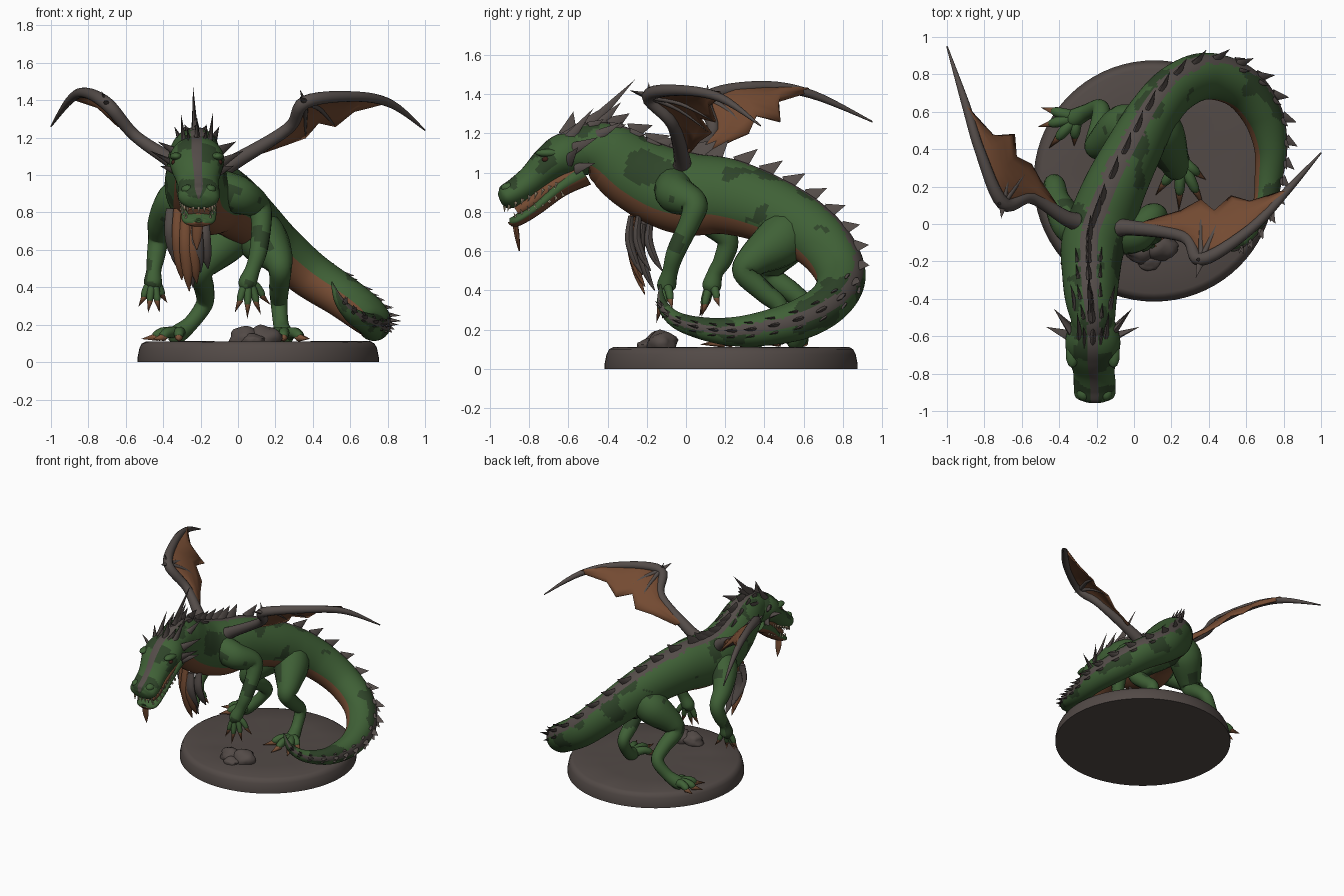
import bpy, bmesh, math, random
from mathutils import Vector as V, noise

if "Cube" in bpy.data.objects:
    bpy.data.objects.remove(bpy.data.objects["Cube"])
random.seed(4)

# ---- colours
COLS = [("scale green", (.05, .118, .037)), ("dark green", (.028, .058, .022)),
        ("belly brown", (.18, .072, .033)), ("horn grey", (.088, .072, .066)),
        ("stone grey", (.085, .068, .062)), ("tooth ivory", (.55, .45, .3)),
        ("mouth dark", (.05, .015, .01)), ("claw brown", (.2, .085, .04))]
MATS = []
for nm, c in COLS:
    m = bpy.data.materials.new(nm)
    m.diffuse_color = (*c, 1)
    m.use_nodes = True
    m.node_tree.nodes["Principled BSDF"].inputs["Base Color"].default_value = m.diffuse_color
    MATS.append(m)
GREEN, DARK, BROWN, GREY, STONE, IVORY, MOUTH, CLAW = range(8)


def finish(name, bm, angle=50):
    bmesh.ops.recalc_face_normals(bm, faces=bm.faces[:])
    me = bpy.data.meshes.new(name)
    bm.to_mesh(me)
    bm.free()
    for m in MATS:
        me.materials.append(m)
    for p in me.polygons:
        p.use_smooth = True
    me.set_sharp_from_angle(angle=math.radians(angle))
    ob = bpy.data.objects.new(name, me)
    bpy.context.collection.objects.link(ob)
    return ob


def spline(pts, steps):
    out = []
    for i in range(len(pts) - 1):
        q = [pts[max(0, min(len(pts) - 1, i + k))] for k in (-1, 0, 1, 2)]
        for j in range(steps):
            t = j / steps
            out.append([.5 * (2*b + (c-a)*t + (2*a-5*b+4*c-d)*t*t + (3*b-a-3*c+d)*t**3)
                        for a, b, c, d in zip(*q)])
    return out + [list(pts[-1])]


def loft(name, pts, mat=GREEN, steps=6, n=16, rule=None):
    """Tube along x, y, z, half width, half height; the up direction is carried along."""
    P = spline([p if len(p) == 5 else (*p, p[3]) for p in pts], steps)
    C = [V(p[:3]) for p in P]
    bm, rings, st, u = bmesh.new(), [], [], V((0, 0, 1))
    if abs((C[1] - C[0]).normalized().z) > .9:
        u = V((0, 1, 0))
    for i, p in enumerate(P):
        t = (C[min(i + 1, len(C) - 1)] - C[max(i - 1, 0)]).normalized()
        u = (u - t * u.dot(t)).normalized()
        s = t.cross(u)
        rw, rh = max(p[3], .002), max(p[4], .002)
        st.append((C[i], t, u.copy(), s, rw, rh))
        rings.append([bm.verts.new(C[i] + s * rw * math.cos(k * math.tau / n)
                                   + u * rh * math.sin(k * math.tau / n)) for k in range(n)])
    for i in range(len(rings) - 1):
        for k in range(n):
            l = (k + 1) % n
            f = bm.faces.new((rings[i][k], rings[i][l], rings[i+1][l], rings[i+1][k]))
            f.material_index = rule(math.sin((k + .5) * math.tau / n), f.calc_center_median()) if rule else mat
    for r in (rings[0], rings[-1]):
        bm.faces.new(r).material_index = mat
    finish(name, bm)
    return st


def spikes(name, items, mat, flat=.5, n=8):
    """Cones of (base, tip, radius, thin direction), all in one object."""
    bm = bmesh.new()
    for b, t, r, side in items:
        b, t = V(b), V(t)
        d = (t - b).normalized()
        a = V(side)
        a = (a - d * a.dot(d)).normalized()
        c = d.cross(a)
        ring = [bm.verts.new(b + a * r * flat * math.cos(k * math.tau / n)
                             + c * r * math.sin(k * math.tau / n)) for k in range(n)]
        tip = bm.verts.new(t)
        bm.faces.new(ring).material_index = mat
        for k in range(n):
            bm.faces.new((ring[k], ring[(k + 1) % n], tip)).material_index = mat
    finish(name, bm)


def skin(s, p):
    if s < -.62:
        return BROWN
    if s > .95 + .04 * noise.noise(p * 25):
        return GREY
    return DARK if noise.noise(p * 6) + .25 * noise.noise(p * 19) + .25 * s > .36 else GREEN


def limb_skin(s, p):
    return DARK if noise.noise(p * 7) > .38 else GREEN


# ---- body, from skull through the curled tail to its tip
body = loft("body_and_tail", [
    (-.22, -.60, 1.08, .10, .10), (-.22, -.50, 1.12, .12, .13), (-.23, -.39, 1.09, .14, .165),
    (-.23, -.26, 1.00, .155, .19), (-.22, -.12, .93, .17, .205), (-.17, .02, .89, .175, .21),
    (-.10, .20, .88, .165, .195), (0, .40, .82, .15, .175), (.10, .58, .73, .135, .16),
    (.22, .72, .61, .125, .145), (.38, .79, .47, .12, .13), (.56, .74, .35, .11, .12),
    (.68, .60, .26, .105, .11), (.73, .42, .21, .09, .09), (.72, .25, .19, .075, .075),
    (.69, .09, .205, .058, .058), (.61, -.05, .25, .042, .042), (.54, -.12, .33, .026, .026),
    (.50, -.13, .43, .004, .004)], steps=16, n=64, rule=skin)

# ---- spines along the back
row, side_row = [], []
for i in range(8, len(body) - 16, 9):
    c, t, u, s, rw, rh = body[i]
    h = .10 if i < 60 else .025 + .42 * rh
    b = c + u * rh * .9
    row.append((b, b + u * h * .95 + t * h * .75, h * .5, s))
    for sg in (-1, 1):
        b2 = c + u * rh * .84 + s * sg * rw * .4
        if i < 52 or i > 168:
            side_row.append((b2, b2 + u * h * .4 + t * h * .7 + s * sg * h * .1, h * .3, s))
spikes("back_spines", row, GREY, .35)
spikes("small_side_spines", side_row, GREY, .4)


# ---- head
def head_skin(s, p):
    return GREY if s > .99 else DARK if noise.noise(p * 9) + .3 * s > .35 else GREEN


loft("upper_head", [(-.22, -.50, 1.10, .11, .11), (-.22, -.61, 1.09, .145, .115), (-.22, -.69, 1.045, .14, .10),
                    (-.215, -.78, .965, .112, .08), (-.21, -.86, .905, .112, .072), (-.21, -.92, .875, .105, .062),
                    (-.21, -.945, .865, .06, .035), (-.21, -.95, .863, .01, .008)], steps=10, n=32, rule=head_skin)
loft("lower_jaw", [(-.22, -.52, 1.0, .11, .07), (-.22, -.64, .925, .11, .05), (-.21, -.77, .815, .095, .036),
                   (-.21, -.86, .757, .088, .03), (-.21, -.895, .75, .05, .02), (-.21, -.90, .75, .01, .005)],
     n=20, rule=lambda s, p: BROWN if s < -.4 else GREEN)
loft("mouth_inside", [(-.22, -.56, 1.0, .10, .05), (-.22, -.68, .93, .095, .05), (-.21, -.8, .84, .08, .045),
                      (-.21, -.86, .80, .06, .03)], BROWN)
loft("tongue", [(-.21, -.78, .81, .04, .015), (-.21, -.85, .785, .035, .014), (-.215, -.868, .74, .03, .014),
                (-.22, -.86, .67, .026, .012), (-.22, -.85, .60, .003, .003)], BROWN, n=10)
teeth = []
for sg in (-1, 1):
    for k in range(8):
        f = k / 7
        y, z = -.90 + .24 * f, .835 + .115 * f
        x = -.212 + sg * (.075 + .025 * min(1, f * 3))
        teeth.append(((x, y, z), (x, y - .01, z - .035), .01, (1, 0, 0)))
        teeth.append(((x - sg * .01, y + .035, z - .07), (x - sg * .01, y + .02, z - .035), .009, (1, 0, 0)))
for k in range(-2, 3):
    teeth.append(((-.21 + k * .03, -.925, .83), (-.21 + k * .03, -.925, .795), .01, (1, 0, 0)))
spikes("teeth", teeth, IVORY, .9, 6)


def ball(name, items, mat, sub=2, rough=0):
    bm = bmesh.new()
    for c, r in items:
        vs = bmesh.ops.create_icosphere(bm, subdivisions=sub, radius=1)["verts"]
        for v in vs:
            k = 1 + rough * noise.noise(v.co * 1.6 + V(c) * 9)
            v.co = V([v.co[i] * r[i] * k + c[i] for i in range(3)])
    for f in bm.faces:
        f.material_index = mat
    finish(name, bm)


ball("eyes", [((-.22 + s * .122, -.715, 1.068), (.015, .02, .015)) for s in (-1, 1)], MOUTH)
ball("nostril_bumps", [((-.21 + s * .06, -.905, .922), (.035, .04, .028)) for s in (-1, 1)], GREEN)
ball("brow_ridges", [((-.22 + s * .11, -.70, 1.10), (.035, .07, .022)) for s in (-1, 1)], GREEN)

# ---- horns, cheek spikes and tall crest
horns = [((-.23, -.52, 1.21), (-.24, -.26, 1.475), .035, (1, 0, 0)),
         ((-.23, -.45, 1.24), (-.23, -.33, 1.36), .035, (1, 0, 0))]
for s in (-1, 1):
    for b, t, r in [((.07, -.60, 1.17), (.085, -.47, 1.33), .03), ((.04, -.66, 1.16), (.05, -.55, 1.25), .025),
                    ((.11, -.58, 1.12), (.21, -.45, 1.18), .035), ((.12, -.60, 1.06), (.25, -.55, 1.13), .035),
                    ((.11, -.56, 1.02), (.20, -.46, 1.05), .03), ((.09, -.45, 1.19), (.12, -.32, 1.26), .03)]:
        horns.append(((-.22 + s * b[0], *b[1:]), (-.22 + s * t[0], *t[1:]), r, (1, 0, .3)))
spikes("horns_and_crest", horns, GREY, .55)

# ---- chest fringe of hanging strands
for k, (x, y, z, L, m) in enumerate([(-.36, -.20, .82, .28, GREY), (-.32, -.24, .82, .38, BROWN),
                                     (-.28, -.27, .80, .42, BROWN), (-.22, -.28, .78, .30, GREY),
                                     (-.18, -.24, .78, .28, GREY), (-.26, -.22, .74, .34, GREY),
                                     (-.34, -.18, .76, .26, GREY), (-.24, -.27, .76, .34, BROWN)]):
    loft("chest_strand_%d" % k, [(x, y, z, .025, .015), (x, y - .01, z - L * .4, .034, .022),
                                 (x + .01, y + .02, z - L * .75, .028, .018), (x + .02, y + .06, z - L, .003)], m, n=10)


# ---- limbs
def digits(name, palm, tips, r):
    claws = []
    for k, t in enumerate(tips):
        a, b = V(palm), V(t)
        m1, m2 = a.lerp(b, .4) + V((0, 0, .02)), a.lerp(b, .64) + V((0, 0, .008))
        loft("%s_digit_%d" % (name, k), [(*a, r * 1.2), (*m1, r), (*m2, r * .8), (*a.lerp(b, .69), r * .3)], GREEN, 4, 10)
        claws.append((a.lerp(b, .62), a.lerp(b, 1.04), r * .75, (1, 0, 0)))
    spikes(name + "_claws", claws, CLAW, 1)


loft("right_arm", [(-.10, -.06, .93, .10), (.01, -.05, .89, .10), (.10, .04, .84, .072), (.125, .025, .76, .056),
                   (.11, -.05, .60, .048), (.08, -.08, .50, .04), (.05, -.10, .42, .048), (.05, -.10, .38, .02)], rule=limb_skin)
digits("right_hand", (.055, -.10, .43), [(-.015, -.14, .27), (.05, -.15, .24), (.12, -.12, .26), (.17, -.07, .31)], .022)
loft("left_arm", [(-.25, -.05, .92, .10), (-.34, 0, .86, .10), (-.41, .12, .75, .072), (-.425, .21, .66, .056),
                  (-.44, .19, .56, .048), (-.45, .15, .49, .04), (-.455, .13, .42, .048), (-.455, .12, .38, .02)], rule=limb_skin)
digits("left_hand", (-.455, .13, .43), [(-.53, .10, .30), (-.48, .07, .27), (-.42, .08, .27), (-.38, .17, .32)], .022)
loft("right_leg", [(.05, .56, .76, .11), (.13, .49, .66, .135), (.205, .35, .56, .09), (.225, .30, .49, .062),
                   (.22, .40, .39, .053), (.22, .48, .31, .045), (.23, .42, .20, .042), (.25, .33, .14, .05), (.26, .28, .13, .02)], rule=limb_skin)
digits("right_foot", (.25, .34, .145), [(.12, .16, .125), (.24, .08, .125), (.37, .10, .125), (.38, .24, .125)], .03)
loft("left_leg", [(.02, .54, .74, .10), (-.06, .51, .66, .125), (-.17, .43, .54, .088), (-.20, .43, .47, .064),
                  (-.18, .54, .39, .053), (-.18, .62, .31, .046), (-.25, .60, .21, .042), (-.33, .56, .145, .05), (-.37, .55, .135, .02)], rule=limb_skin)
digits("left_foot", (-.31, .57, .15), [(-.49, .62, .125), (-.51, .52, .125), (-.45, .41, .125), (-.32, .42, .125)], .03)


# ---- wings: arm bone, scalloped membrane, thin ribs, wrist claw
def wing(name, A, B, start, tip, claw):
    e, w = A[1], A[2]
    loft(name + "_bone", [(*start, .06), (*A[0], .042), (*e, .032), (*w, .036), (*A[4], .028), (*A[6], .022), (*tip, .004)],
         GREY, 6, 12, lambda s, p: DARK if (p - V(start)).length < .09 else GREY)
    bm = bmesh.new()
    rows, n = [], 6
    for k in range(7):
        rows.append([bm.verts.new(V(A[k]).lerp(V(B[k]), j / n) + V((0, 0, .03 * math.sin(math.pi * j / n)))) for j in range(n + 1)])
    for p, q in zip(rows, rows[1:]):
        for j in range(n):
            bm.faces.new((p[j], p[j+1], q[j+1], q[j])).material_index = BROWN
    ob = finish(name + "_membrane", bm, 180)
    sol = ob.modifiers.new("thickness", "SOLIDIFY")
    sol.thickness, sol.offset = .01, 0
    for k in (2, 4):
        mid = V(w).lerp(V(B[k]), .5) + V((0, 0, .025))
        loft("%s_rib_%d" % (name, k), [(*w, .018), (*mid, .012), (*B[k], .004)], GREY, 5, 8)
    spikes(name + "_wrist_claw", [(w, claw, .025, (0, 0, 1)), (V(w) + V((0, 0, -.01)), V(w) + V((-.03, 0, .07)), .02, (1, 0, 0))], GREY, .8)


wing("right_wing",
     [(-.02, -.02, 1.07), (.27, -.07, 1.25), (.36, -.19, 1.39), (.50, -.13, 1.41), (.62, -.03, 1.42), (.72, .07, 1.42), (.82, .18, 1.38)],
     [(.08, .02, 1.10), (.25, .07, 1.16), (.36, .13, 1.20), (.43, .07, 1.28), (.52, .15, 1.26), (.62, .12, 1.34), (.78, .17, 1.38)],
     (-.14, -.03, 1.0), (1.0, .38, 1.24), (.33, -.29, 1.42))
wing("left_wing",
     [(-.36, .03, 1.08), (-.55, .14, 1.21), (-.70, .11, 1.38), (-.77, .23, 1.43), (-.82, .38, 1.44), (-.86, .51, 1.43), (-.90, .64, 1.40)],
     [(-.42, .11, 1.10), (-.50, .23, 1.16), (-.55, .32, 1.20), (-.63, .36, 1.29), (-.64, .48, 1.26), (-.75, .47, 1.36), (-.87, .60, 1.40)],
     (-.25, 0, 1.0), (-1.0, .95, 1.26), (-.71, .03, 1.40))

# ---- round stone base and rocks
bm, rings, N = bmesh.new(), [], 72
for r, z in [(.645, 0), (.645, .025), (.635, .075), (.622, .10), (.60, .11), (.40, .11), (.2, .11)]:
    rings.append([bm.verts.new((.108 + r * math.cos(a), .23 + r * math.sin(a), z + (.004 * noise.noise(V((r * 9, a * 4, 0))) if z > .1 else 0)))
                  for a in [k * math.tau / N for k in range(N)]])
for p, q in zip(rings, rings[1:]):
    for k in range(N):
        bm.faces.new((p[k], p[(k+1) % N], q[(k+1) % N], q[k]))
bm.faces.new(rings[0])
bm.faces.new(rings[-1])
for f in bm.faces:
    f.material_index = STONE
finish("stone_base", bm)
ball("rocks", [((.04, -.14, .125), (.085, .07, .06)), ((.14, -.12, .125), (.09, .075, .07)),
               ((.08, -.20, .115), (.06, .05, .035))], STONE, 3, .25)
